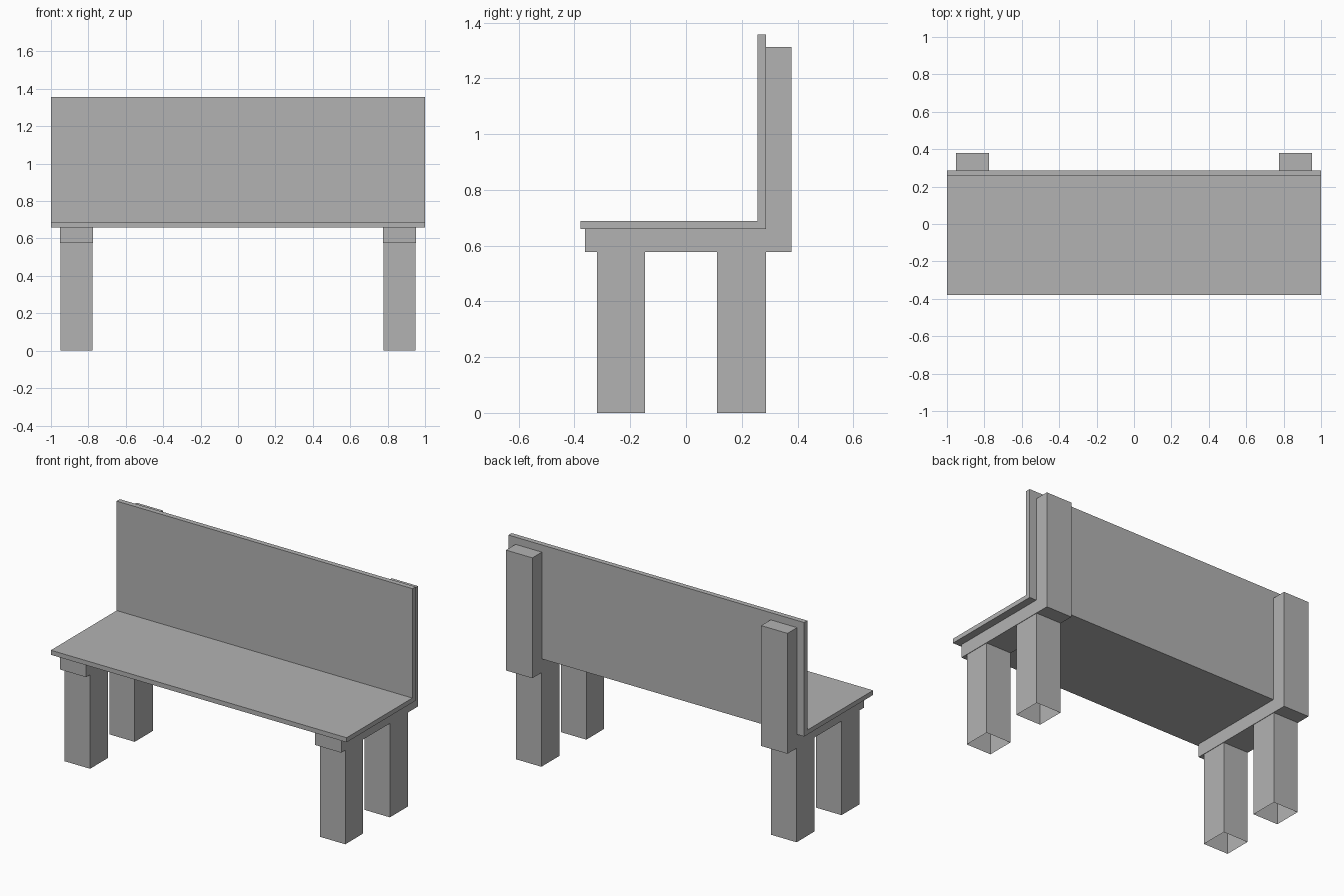
import bpy
import bmesh

cube = bpy.data.objects.get("Cube")
if cube:
    bpy.data.objects.remove(cube, do_unlink=True)

grey = bpy.data.materials.new("plain grey")
grey.use_nodes = True
grey.diffuse_color = (0.45, 0.45, 0.45, 1)
grey.node_tree.nodes["Principled BSDF"].inputs["Base Color"].default_value = grey.diffuse_color


def extrude_profile(name, profile, x0, x1):
    """Extrude a closed (y, z) outline from x0 to x1."""
    bm = bmesh.new()
    face = bm.faces.new([bm.verts.new((x0, y, z)) for y, z in profile])
    result = bmesh.ops.extrude_face_region(bm, geom=[face])
    moved = [v for v in result["geom"] if isinstance(v, bmesh.types.BMVert)]
    bmesh.ops.translate(bm, verts=moved, vec=(x1 - x0, 0, 0))
    bmesh.ops.recalc_face_normals(bm, faces=bm.faces)
    return finish(name, bm)


def open_leg(name, x0, x1, y0, y1, height):
    """Square leg with an open foot."""
    bm = bmesh.new()
    bmesh.ops.create_cube(bm, size=1)
    for v in bm.verts:
        v.co.x = x1 if v.co.x > 0 else x0
        v.co.y = y1 if v.co.y > 0 else y0
        v.co.z = height if v.co.z > 0 else 0
    foot = [f for f in bm.faces if f.normal.z < -0.9]
    bmesh.ops.delete(bm, geom=foot, context="FACES_ONLY")
    return finish(name, bm)


def finish(name, bm):
    mesh = bpy.data.meshes.new(name)
    bm.to_mesh(mesh)
    bm.free()
    mesh.materials.append(grey)
    obj = bpy.data.objects.new(name, mesh)
    bpy.context.collection.objects.link(obj)
    return obj


RAIL_BOTTOM, SEAT_BOTTOM, SEAT_TOP = 0.577, 0.66, 0.688
POST_TOP, BACK_TOP = 1.313, 1.357
FRONT, BACK_FRONT, BACK_REAR, REAR = -0.379, 0.256, 0.287, 0.379

# Seat board and backrest, bent from one L-shaped sheet
extrude_profile("seat_and_backrest", [
    (FRONT, SEAT_BOTTOM), (BACK_REAR, SEAT_BOTTOM), (BACK_REAR, BACK_TOP),
    (BACK_FRONT, BACK_TOP), (BACK_FRONT, SEAT_TOP), (FRONT, SEAT_TOP)], -1, 1)

# Rail with upright post, and two legs, on each side
rail = [(-0.362, RAIL_BOTTOM), (REAR, RAIL_BOTTOM), (REAR, POST_TOP),
        (BACK_REAR, POST_TOP), (BACK_REAR, SEAT_BOTTOM), (-0.362, SEAT_BOTTOM)]
for side, s in (("left", 1), ("right", -1)):
    extrude_profile(side + "_support", rail, *sorted((s * 0.774, s * 0.952)))
    x0, x1 = sorted((s * 0.777, s * 0.949))
    open_leg(side + "_front_leg", x0, x1, -0.319, -0.147, RAIL_BOTTOM)
    open_leg(side + "_back_leg", x0, x1, 0.112, BACK_REAR, RAIL_BOTTOM)
